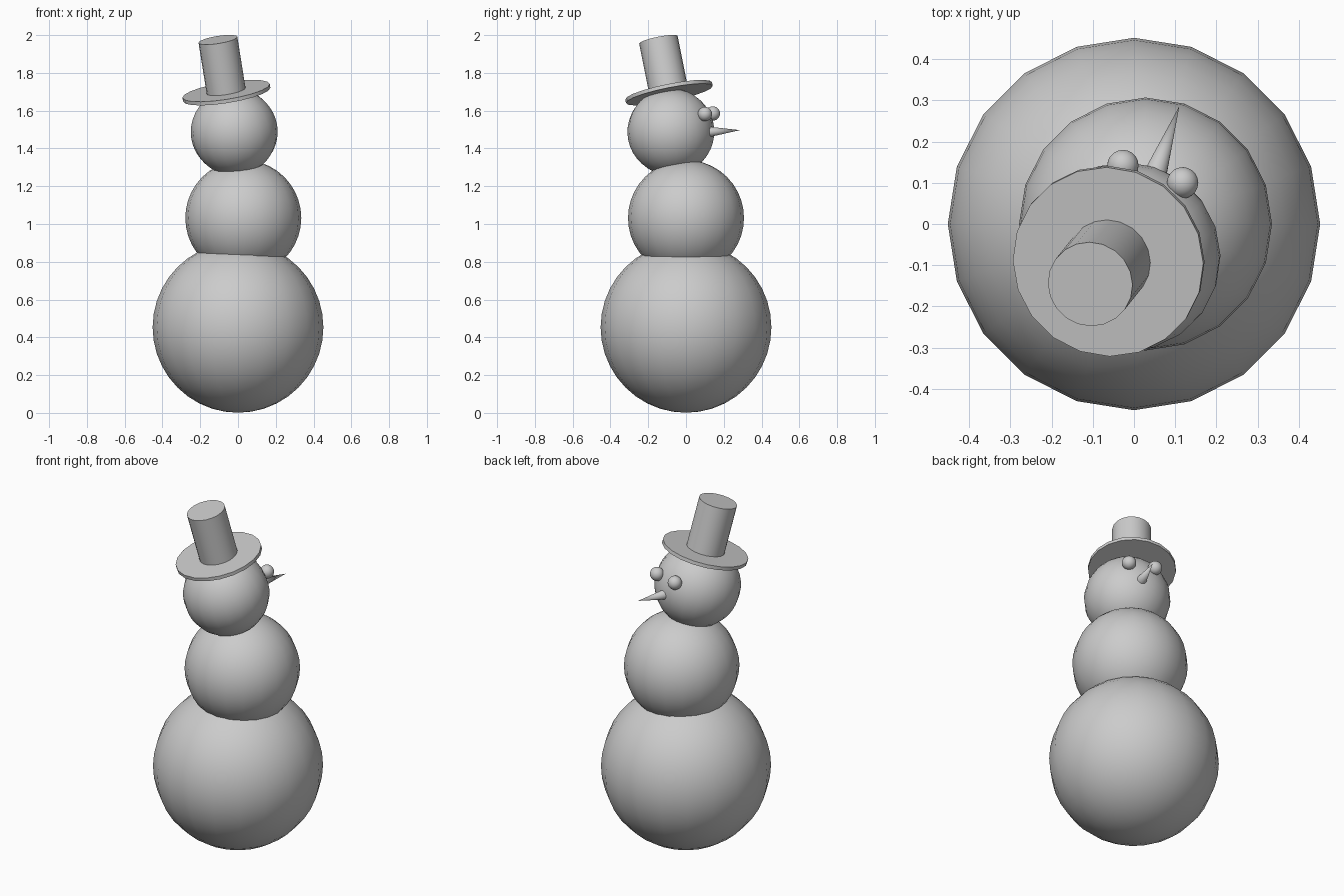
import bpy
from mathutils import Vector

if "Cube" in bpy.data.objects:
    bpy.data.objects.remove(bpy.data.objects["Cube"])

SIDES = 20
HAT_AXIS = Vector((-0.16, -0.20, 1.0)).normalized()


def finish(obj, name):
    obj.name = name
    bpy.ops.object.shade_smooth_by_angle()
    return obj


def ball(name, center, radius, axis=Vector((0, 0, 1))):
    bpy.ops.mesh.primitive_uv_sphere_add(
        segments=SIDES, ring_count=SIDES, radius=radius, location=center,
        rotation=Vector((0, 0, 1)).rotation_difference(axis).to_euler())
    return finish(bpy.context.object, name)


def taper(name, start, end, r1, r2):
    """Cylinder or cone running from start to end."""
    start, end = Vector(start), Vector(end)
    span = end - start
    turn = Vector((0, 0, 1)).rotation_difference(span.normalized())
    bpy.ops.mesh.primitive_cone_add(
        vertices=SIDES, radius1=r1, radius2=r2, depth=span.length,
        location=(start + end) / 2, rotation=turn.to_euler())
    return finish(bpy.context.object, name)


# Stacked snowballs
ball("bottom_ball", (0, 0, 0.453), 0.452)
ball("middle_ball", (0.028, 0, 1.032), 0.307)
ball("head_ball", (-0.02, -0.08, 1.488), 0.23, HAT_AXIS)

# Face on the back-facing side: eyes and pointed nose
ball("eye_left", (-0.027, 0.142, 1.585), 0.038)
ball("eye_right", (0.118, 0.10, 1.582), 0.038)
taper("nose", (0.047, 0.108, 1.487), (0.11, 0.286, 1.497), 0.03, 0.0)

# Tilted hat: brim and crown share one axis
brim_top = Vector((-0.063, -0.092, 1.705))
taper("hat_brim", brim_top - HAT_AXIS * 0.02, brim_top, 0.234, 0.234)
taper("hat_crown", brim_top - HAT_AXIS * 0.01, brim_top + HAT_AXIS * 0.279,
      0.104, 0.104)
